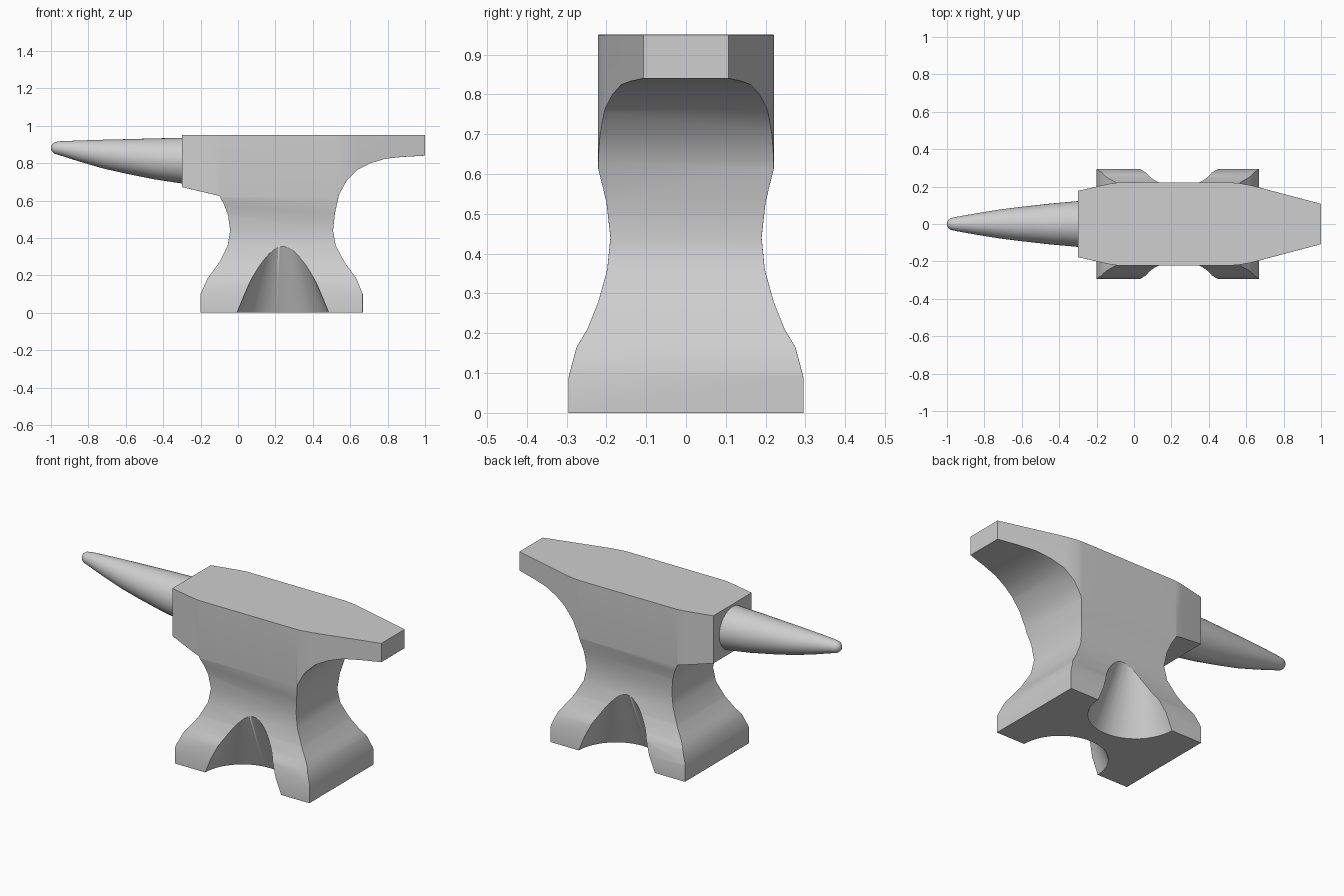
import bpy
import bmesh
import math
from mathutils import Vector

if "Cube" in bpy.data.objects:
    bpy.data.objects.remove(bpy.data.objects["Cube"])

steel = bpy.data.materials.new("steel_grey")
steel.use_nodes = True
steel.diffuse_color = (0.62, 0.62, 0.62, 1)
steel.node_tree.nodes["Principled BSDF"].inputs["Base Color"].default_value = steel.diffuse_color


def new_object(name, bm):
    bmesh.ops.recalc_face_normals(bm, faces=bm.faces)
    mesh = bpy.data.meshes.new(name)
    bm.to_mesh(mesh)
    bm.free()
    mesh.materials.append(steel)
    obj = bpy.data.objects.new(name, mesh)
    bpy.context.collection.objects.link(obj)
    return obj


def prism(name, outline, place, depth):
    """Extrude a 2D outline; place maps each 2D point into space."""
    bm = bmesh.new()
    face = bm.faces.new([bm.verts.new(place(a, b)) for a, b in outline])
    ext = bmesh.ops.extrude_face_region(bm, geom=[face])
    verts = [g for g in ext["geom"] if isinstance(g, bmesh.types.BMVert)]
    bmesh.ops.translate(bm, verts=verts, vec=Vector(depth))
    return new_object(name, bm)


def activate(obj):
    bpy.ops.object.select_all(action="DESELECT")
    obj.select_set(True)
    bpy.context.view_layer.objects.active = obj


def carve(obj, cutter, operation):
    mod = obj.modifiers.new("carve", "BOOLEAN")
    mod.operation, mod.solver, mod.object = operation, "EXACT", cutter
    activate(obj)
    bpy.ops.object.modifier_apply(modifier=mod.name)
    bpy.data.objects.remove(cutter)


# Body: long silhouette with heel, throat, waist and base
silhouette = [
    (-0.30, 0.95), (-0.30, 0.672), (-0.10, 0.625), (-0.075, 0.58), (-0.053, 0.52),
    (-0.042, 0.44), (-0.055, 0.36), (-0.10, 0.27), (-0.165, 0.18), (-0.20, 0.10),
    (-0.20, 0), (0.667, 0), (0.667, 0.10), (0.635, 0.18), (0.57, 0.27), (0.522, 0.36),
    (0.508, 0.44), (0.518, 0.53), (0.54, 0.63), (0.58, 0.705), (0.64, 0.765),
    (0.71, 0.80), (0.79, 0.824), (0.88, 0.833), (1.0, 0.84), (1.0, 0.95)]
body = prism("anvil_body", silhouette, lambda x, z: (x, -0.5, z), (0, 1, 0))

# End silhouette: straight face sides, narrow waist, flared feet
half = [(0.295, -0.1), (0.295, 0.09), (0.275, 0.165), (0.248, 0.21), (0.22, 0.28),
        (0.198, 0.36), (0.19, 0.44), (0.20, 0.53), (0.221, 0.615), (0.221, 1.1)]
ends = half + [(-y, z) for y, z in reversed(half)]
carve(body, prism("end_cutter", ends, lambda y, z: (-1.5, y, z), (3, 0, 0)), "INTERSECT")

for side in (-1, 1):
    # Plan tapers toward the heel and the horn
    heel = [(0.48, 0.224), (0.56, 0.219), (0.63, 0.206), (1.1, 0.081), (1.1, 0.5), (0.48, 0.5)]
    horn_end = [(-0.08, 0.223), (-0.14, 0.214), (-0.4, 0.154), (-0.4, 0.5), (-0.08, 0.5)]
    for outline in (heel, horn_end):
        cutter = prism("taper_cutter", outline, lambda x, y: (x, y * side, 0.60), (0, 0, 1))
        carve(body, cutter, "DIFFERENCE")
    # Conical hollow between the feet
    bm = bmesh.new()
    bmesh.ops.create_cone(bm, cap_ends=True, segments=48, radius1=0.266, radius2=0.02, depth=0.6)
    bmesh.ops.translate(bm, verts=bm.verts, vec=(0.24, side * 0.30, 0.25))
    carve(body, new_object("hollow_cutter", bm), "DIFFERENCE")

# Softened edges
bevel = body.modifiers.new("bevel", "BEVEL")
bevel.width, bevel.segments = 0.006, 2
bevel.limit_method, bevel.angle_limit = "ANGLE", math.radians(40)
activate(body)
bpy.ops.object.modifier_apply(modifier=bevel.name)
bpy.ops.object.shade_smooth_by_angle(angle=math.radians(35))
body.modifiers.new("flat_normals", "WEIGHTED_NORMAL").keep_sharp = True

# Horn: round sections hung from a nearly level top line (x, radius, top)
sections = [(-0.28, 0.124, 0.936), (-0.45, 0.109, 0.932), (-0.60, 0.092, 0.928),
            (-0.72, 0.077, 0.925), (-0.85, 0.056, 0.921), (-0.95, 0.038, 0.917),
            (-0.98, 0.031, 0.912), (-0.994, 0.02, 0.902), (-1.0, 0.007, 0.888)]
SIDES = 40
bm = bmesh.new()
rings = []
for x, r, top in sections:
    angles = [math.tau * i / SIDES for i in range(SIDES)]
    rings.append([bm.verts.new((x, r * math.cos(a), top - r + r * math.sin(a))) for a in angles])
for a, b in zip(rings, rings[1:]):
    for i in range(SIDES):
        j = (i + 1) % SIDES
        bm.faces.new((a[i], a[j], b[j], b[i]))
bm.faces.new(rings[0])
bm.faces.new(rings[-1])
horn = new_object("horn", bm)
activate(horn)
bpy.ops.object.shade_smooth_by_angle(angle=math.radians(50))
